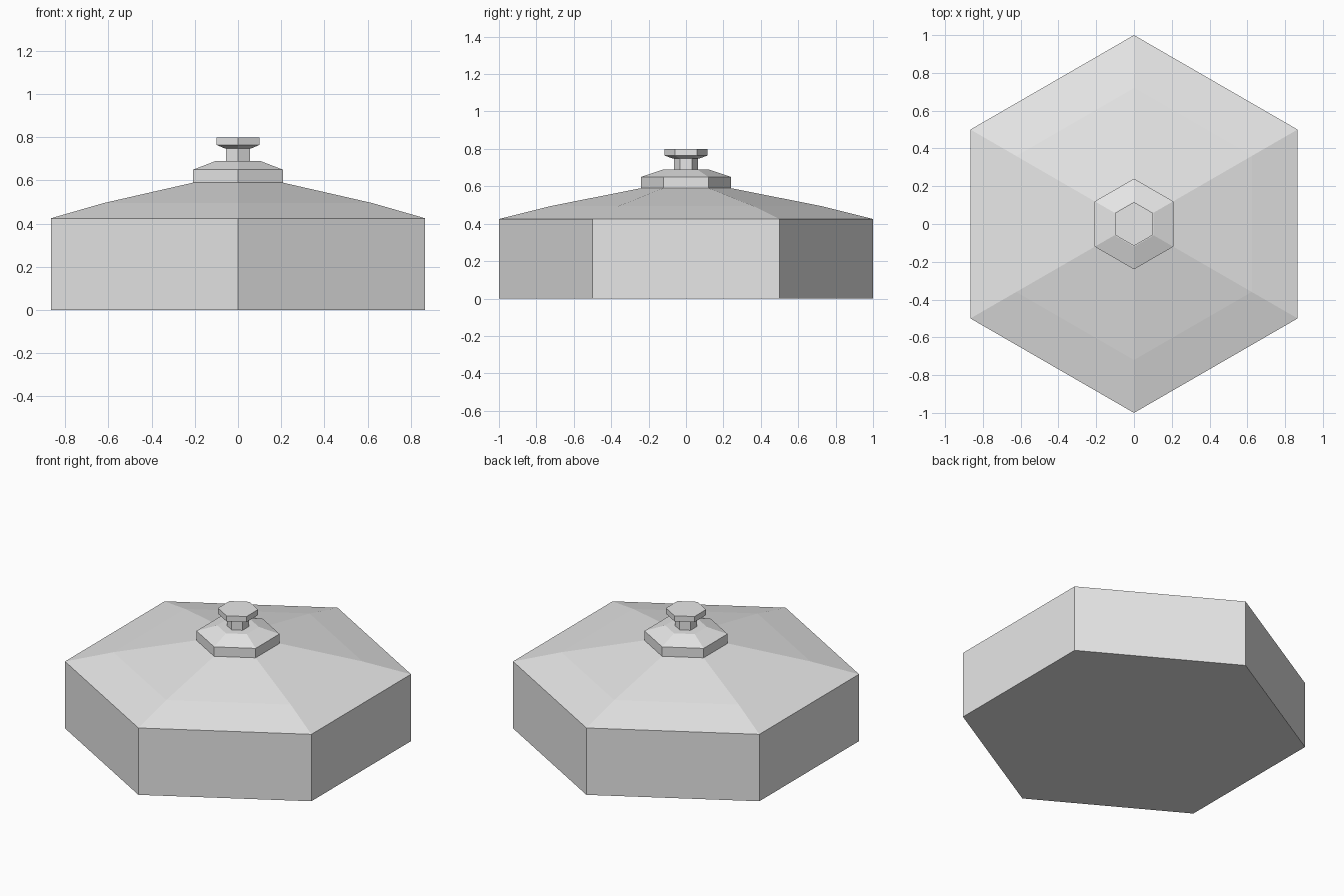
import bpy
import bmesh
from math import cos, sin, tau

if "Cube" in bpy.data.objects:
    bpy.data.objects.remove(bpy.data.objects["Cube"], do_unlink=True)

SIDES = 6

grey = bpy.data.materials.new("light grey")
grey.use_nodes = True
colour = (0.8, 0.8, 0.8, 1)
grey.diffuse_color = colour
grey.node_tree.nodes["Principled BSDF"].inputs["Base Color"].default_value = colour


def hex_turning(name, profile):
    """Closed six-sided solid from (corner radius, height) pairs, bottom to top."""
    bm = bmesh.new()
    rings = []
    for radius, z in profile:
        rings.append([bm.verts.new((radius * sin(tau * i / SIDES), radius * cos(tau * i / SIDES), z))
                      for i in range(SIDES)])
    for low, high in zip(rings, rings[1:]):
        for i in range(SIDES):
            j = (i + 1) % SIDES
            bm.faces.new((low[i], low[j], high[j], high[i]))
    bm.faces.new(rings[0])
    bm.faces.new(rings[-1])
    bmesh.ops.recalc_face_normals(bm, faces=bm.faces)
    mesh = bpy.data.meshes.new(name)
    bm.to_mesh(mesh)
    bm.free()
    mesh.materials.append(grey)
    obj = bpy.data.objects.new(name, mesh)
    bpy.context.collection.objects.link(obj)
    return obj


# Wide base with straight walls and a two-pitch sloping roof
hex_turning("body", [(1, 0), (1, 0.425), (0.72, 0.495), (0.24, 0.59)])

# Raised collar with a bevelled top
hex_turning("collar", [(0.24, 0.59), (0.24, 0.65), (0.12, 0.69)])

# Narrow neck
hex_turning("stem", [(0.063, 0.69), (0.063, 0.75)])

# Flared knob
hex_turning("knob", [(0.07, 0.748), (0.116, 0.765), (0.116, 0.8)])
